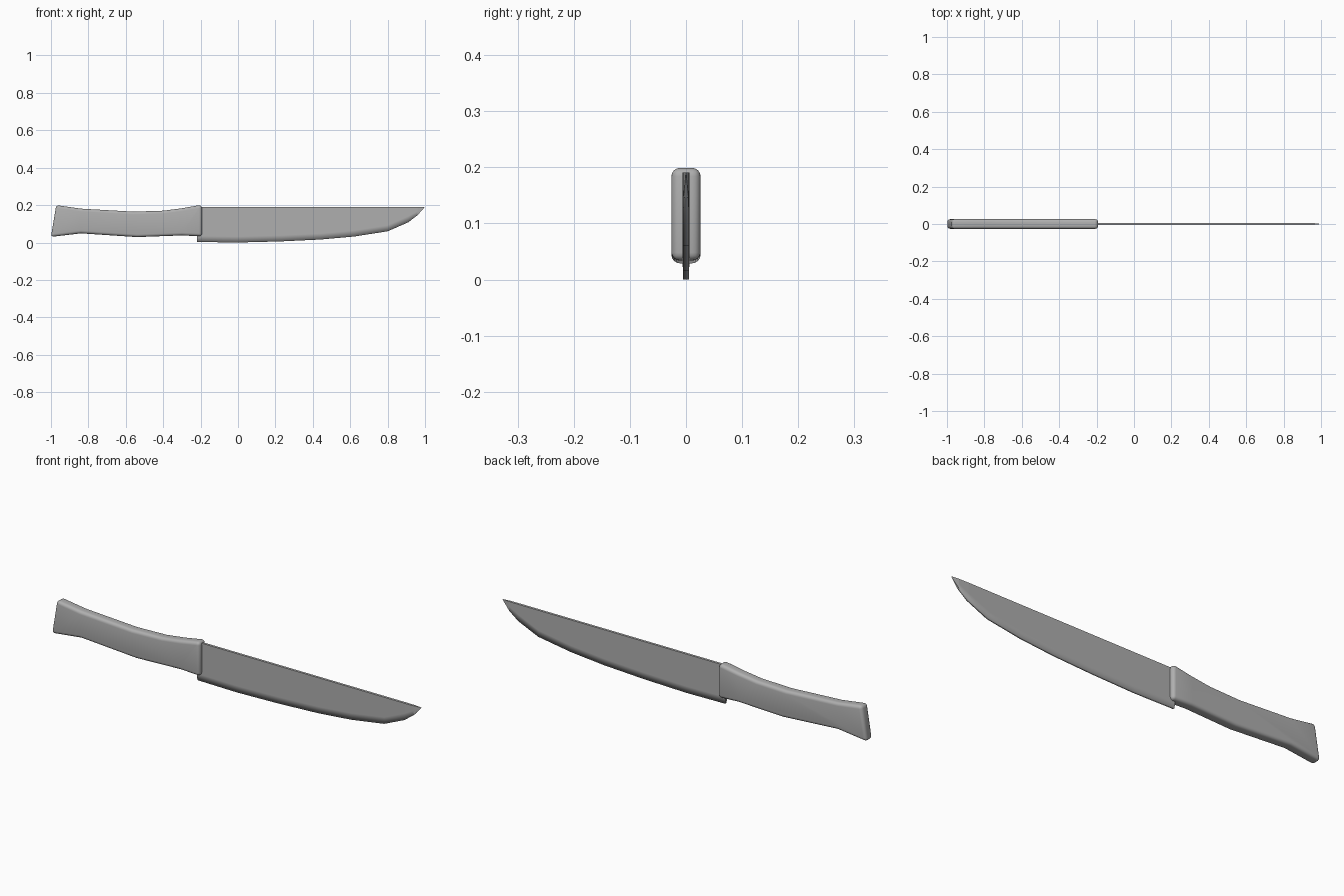
import bpy, bmesh

if "Cube" in bpy.data.objects:
    bpy.data.objects.remove(bpy.data.objects["Cube"])

# Dark grey shared by both parts
grey = bpy.data.materials.new("dark_grey")
grey.diffuse_color = (0.43, 0.43, 0.43, 1)
grey.use_nodes = True
grey.node_tree.nodes["Principled BSDF"].inputs["Base Color"].default_value = grey.diffuse_color


def make_object(name, bm):
    bmesh.ops.recalc_face_normals(bm, faces=bm.faces)
    mesh = bpy.data.meshes.new(name)
    bm.to_mesh(mesh)
    bm.free()
    mesh.materials.append(grey)
    obj = bpy.data.objects.new(name, mesh)
    bpy.context.collection.objects.link(obj)
    bpy.ops.object.select_all(action='DESELECT')
    obj.select_set(True)
    bpy.context.view_layer.objects.active = obj
    return obj


# Handle: side profile extruded across y, then rounded on every sharp edge
profile = [(-0.972, 0.200), (-0.84, 0.181), (-0.56, 0.165),
           (-0.40, 0.170), (-0.30, 0.183), (-0.21, 0.199), (-0.193, 0.199),
           (-0.193, 0.033), (-0.30, 0.038), (-0.54, 0.029),
           (-0.84, 0.049), (-1.0, 0.030)]
bm = bmesh.new()
side = bm.faces.new([bm.verts.new((x, -0.026, z)) for x, z in profile])
extruded = bmesh.ops.extrude_face_region(bm, geom=[side])['geom']
bmesh.ops.translate(bm, vec=(0, 0.052, 0),
                    verts=[v for v in extruded if isinstance(v, bmesh.types.BMVert)])
handle = make_object("handle", bm)
bevel = handle.modifiers.new("rounding", 'BEVEL')
bevel.width = 0.015
bevel.segments = 4
bevel.limit_method = 'ANGLE'
bevel.angle_limit = 0.6
bpy.ops.object.modifier_apply(modifier=bevel.name)
bpy.ops.object.shade_smooth_by_angle(angle=0.6)

# Blade: cross-sections (x of edge, z of edge, half thickness) under a straight spine
SPINE = 0.191
stations = [(-0.218, 0.003, 0.006), (-0.08, 0.001, 0.006), (0.0, 0.0, 0.006),
            (0.23, 0.006, 0.006), (0.44, 0.016, 0.006), (0.62, 0.032, 0.006),
            (0.80, 0.060, 0.006), (0.91, 0.108, 0.006), (0.96, 0.146, 0.005)]
bm = bmesh.new()
rings = []
for x, z, t in stations:
    grind = z + min(0.032, 0.45 * (SPINE - z))
    outline = [(-t, SPINE), (-t, grind), (-t * 0.88, z),
               (t * 0.88, z), (t, grind), (t, SPINE)]
    rings.append([bm.verts.new((x, y, h)) for y, h in outline])
bm.faces.new(rings[0])
for a, b in zip(rings, rings[1:]):
    for i in range(6):
        j = (i + 1) % 6
        face = bm.faces.new((a[i], a[j], b[j], b[i]))
        # the ground strip and cutting edge blend softly
        face.smooth = i in (1, 2, 3)
tip = bm.verts.new((1.0, 0, SPINE))
for i in range(6):
    bm.faces.new((rings[-1][i], rings[-1][(i + 1) % 6], tip))
make_object("blade", bm)
